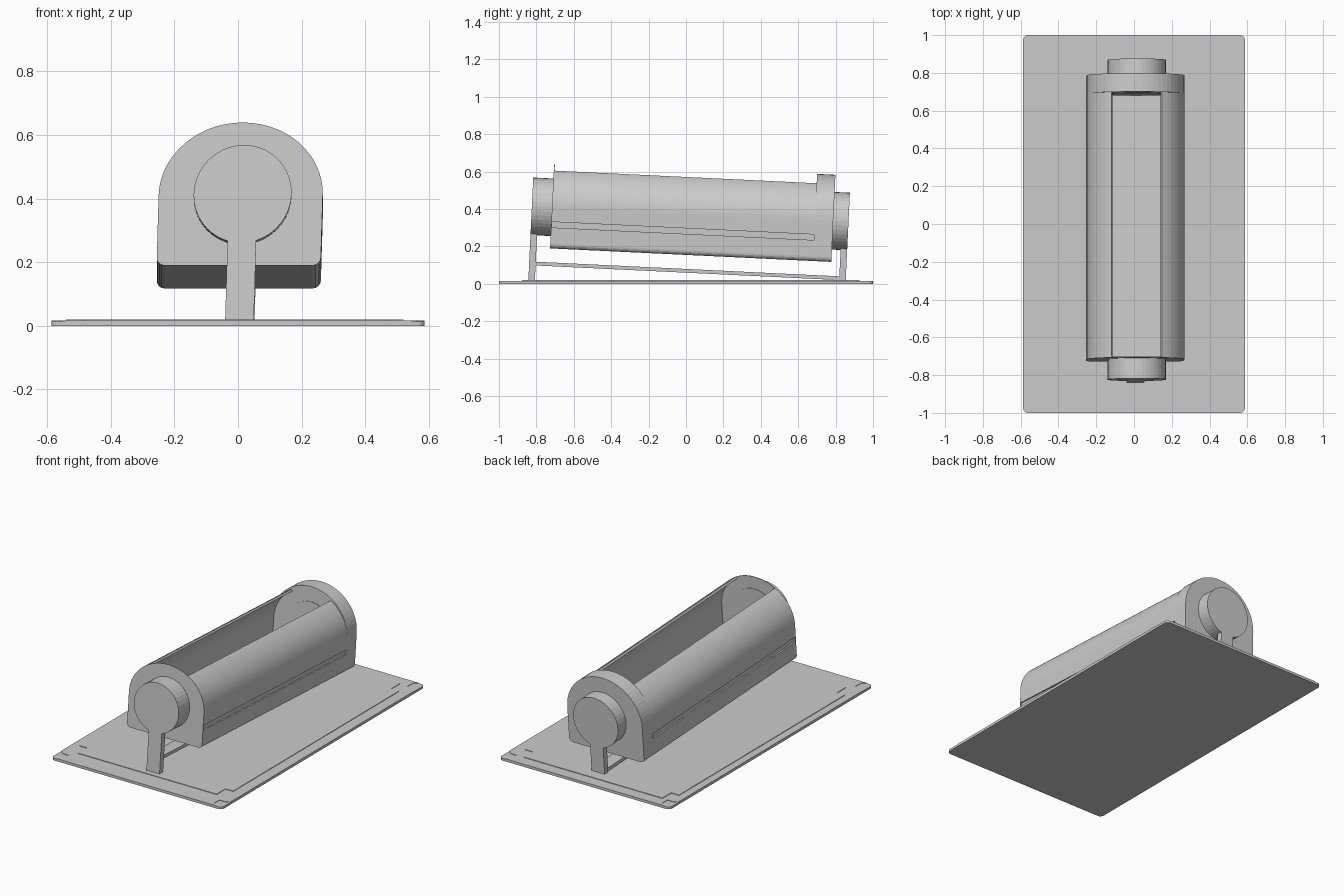
import bpy, bmesh, math
from mathutils import Matrix, Vector

cube = bpy.data.objects.get("Cube")
if cube:
    bpy.data.objects.remove(cube, do_unlink=True)

grey = bpy.data.materials.new("plain_grey")
grey.use_nodes = True
COLOUR = (0.6, 0.6, 0.6, 1)
grey.diffuse_color = COLOUR
grey.node_tree.nodes["Principled BSDF"].inputs["Base Color"].default_value = COLOUR

# The drum frame: its axis runs along y and dips towards the back, with a slight lean
LEAN = Matrix.Identity(4)
LEAN[0][2] = 0.03
TILT = (Matrix.Translation((0.0085, 0, 0.375))
        @ Matrix.Rotation(math.radians(-2.75), 4, 'X') @ LEAN)


def extrude(name, points, to_3d, depth, matrix=Matrix.Identity(4)):
    """Extrude a closed 2D outline, placed by to_3d, along the depth vector."""
    bm = bmesh.new()
    face = bm.faces.new([bm.verts.new(to_3d(a, b)) for a, b in points])
    new = bmesh.ops.extrude_face_region(bm, geom=[face])["geom"]
    moved = [v for v in new if isinstance(v, bmesh.types.BMVert)]
    bmesh.ops.translate(bm, verts=moved, vec=Vector(depth))
    bmesh.ops.transform(bm, matrix=matrix, verts=bm.verts)
    bmesh.ops.recalc_face_normals(bm, faces=bm.faces)
    mesh = bpy.data.meshes.new(name)
    bm.to_mesh(mesh)
    bm.free()
    mesh.materials.append(grey)
    obj = bpy.data.objects.new(name, mesh)
    bpy.context.collection.objects.link(obj)
    return obj


def along_axis(name, points, y0, y1):
    """Part of the tilted drum: xz outline swept from y0 to y1."""
    return extrude(name, points, lambda x, z: (x, y0, z), (0, y1 - y0, 0), TILT)


def slab(name, points, z0, z1):
    """Flat layer of the base."""
    return extrude(name, points, lambda x, y: (x, y, z0), (0, 0, z1 - z0))


def arc(cx, cz, rx, rz, start, end, steps):
    angles = [math.radians(start + (end - start) * i / steps) for i in range(steps + 1)]
    return [(cx + rx * math.cos(a), cz + rz * math.sin(a)) for a in angles]


def mirror(half):
    return half + [(-x, z) for x, z in reversed(half)]


def half_arch(inset=0, height=0.23, start=90, groove=False):
    """Right half of the arch, from near the top down to the bottom corner."""
    w, low, r = 0.258 - inset, -0.22 + inset, 0.025
    pts = arc(0, 0, w, height - inset, start, 0, 14)
    if groove:
        pts += [(w, -0.078), (w - 0.009, -0.078), (w - 0.009, -0.108), (w, -0.108)]
    return pts + arc(w - r, low + r, r, r, 0, -90, 4)


def full_arch(height):
    half = half_arch(height=height)
    return half + [(-x, z) for x, z in reversed(half[1:])]


# Open-topped shell with a long groove in each side
OPENING = 58.5
outer = mirror(half_arch(start=OPENING, groove=True))
inner = mirror(half_arch(inset=0.014, start=OPENING))
along_axis("drum_shell", outer + inner[::-1], -0.714, 0.695)

# End walls: thin at the front, a thick raised collar at the back
along_axis("front_wall", full_arch(0.23), -0.717, -0.713)
along_axis("back_collar", full_arch(0.246), 0.69, 0.788)

# Round end hubs, just showing on the inside
hub = arc(0.006, 0, 0.154, 0.154, 0, 351, 39)
along_axis("front_hub", hub, -0.825, -0.71)
along_axis("back_hub", hub, 0.687, 0.87)


def box(x0, x1, z0, z1):
    return [(x0, z0), (x1, z0), (x1, z1), (x0, z1)]


# Legs flush with the hub faces, and the tie bar between them
along_axis("front_leg", box(-0.037, 0.053, -0.402, -0.13), -0.825, -0.79)
along_axis("back_leg", box(-0.037, 0.053, -0.32, -0.13), 0.835, 0.87)
along_axis("tie_bar", box(-0.03, 0.046, -0.315, -0.295), -0.8, 0.845)


def four_way(corner):
    """Mirror a top-right corner path into a whole outline, running clockwise."""
    right = corner + [(x, -y) for x, y in reversed(corner)]
    return right + [(-x, -y) for x, y in right]


# Base: rounded plate, layer with cut corners, stepped centre panel
slab("base_plate", four_way(arc(0.562, 0.975, 0.025, 0.025, 90, 0, 4)), 0, 0.014)
slab("base_layer", four_way([(0.545, 1), (0.52, 0.975), (0.52, 0.925),
                             (0.56, 0.925), (0.587, 0.9)]), 0.013, 0.0165)
panel = four_way([(0.477, 0.902), (0.477, 0.815), (0.53, 0.815)])
slab("base_panel", [(x - 0.01, y + 0.025) for x, y in panel], 0.016, 0.02)
